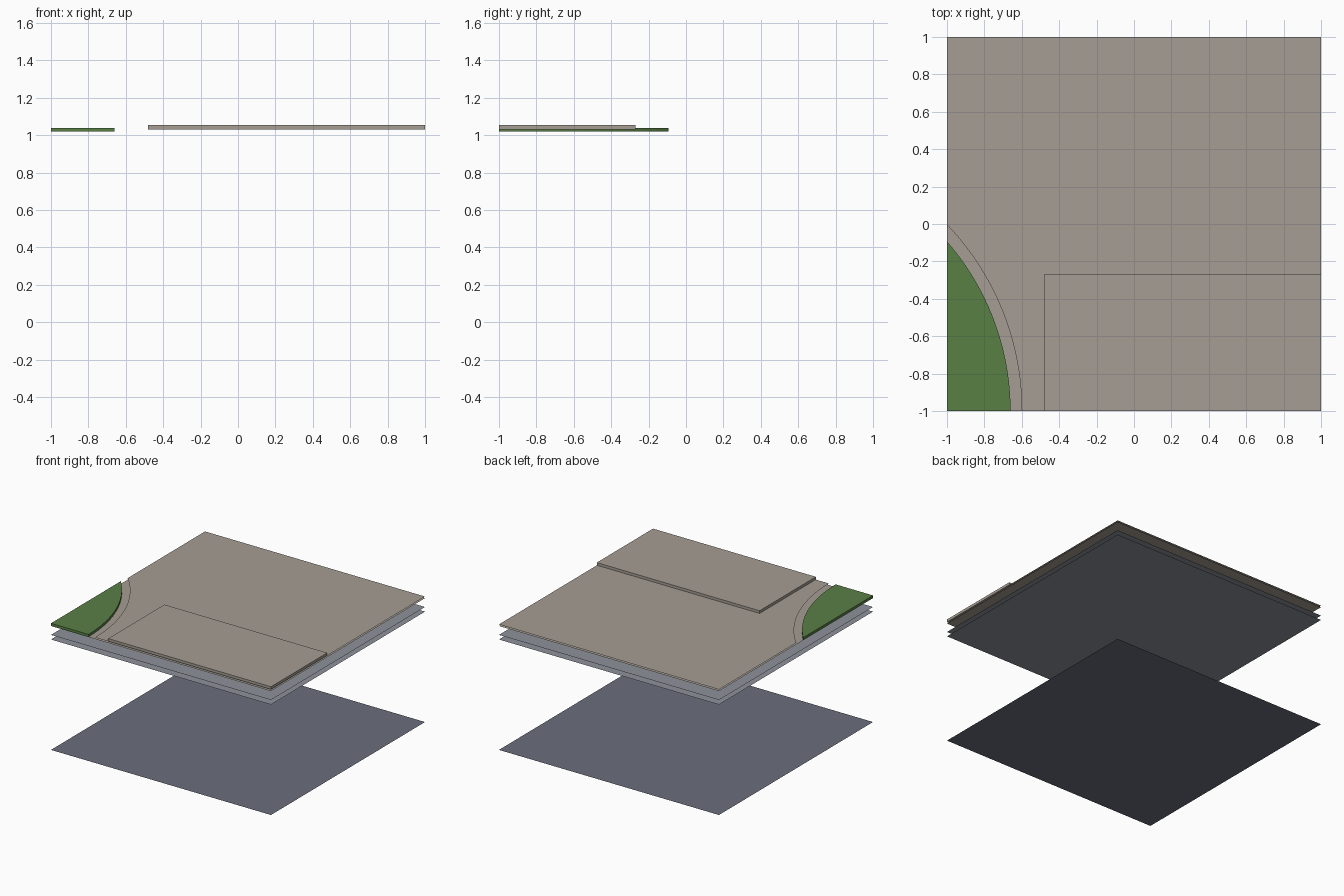
import bpy, math

if "Cube" in bpy.data.objects:
    bpy.data.objects.remove(bpy.data.objects["Cube"])


def material(name, rgb):
    m = bpy.data.materials.new(name)
    m.diffuse_color = (*rgb, 1)
    m.use_nodes = True
    m.node_tree.nodes["Principled BSDF"].inputs["Base Color"].default_value = m.diffuse_color
    return m


TAN = material("warm paving", (0.38, 0.34, 0.295))
GREEN = material("grass green", (0.10, 0.215, 0.06))
GREY = material("cool grey", (0.27, 0.285, 0.325))
SLATE = material("slate blue", (0.145, 0.155, 0.205))


def sheet(name, outline, z, mat, height=0.0):
    """Flat sheet from an outline, or a slab when a height is given."""
    n = len(outline)
    verts = [(x, y, z) for x, y in outline]
    faces = [tuple(range(n))]
    if height:
        verts += [(x, y, z + height) for x, y in outline]
        faces = [tuple(reversed(range(n))), tuple(range(n, 2 * n))]
        faces += [(i, (i + 1) % n, n + (i + 1) % n, n + i) for i in range(n)]
    me = bpy.data.meshes.new(name)
    me.from_pydata(verts, [], faces)
    me.materials.append(mat)
    ob = bpy.data.objects.new(name, me)
    bpy.context.collection.objects.link(ob)
    return ob


def arc(radius, cx=-2.04, steps=24):
    """Arc from the front edge (y=-1) round to the left edge (x=-1)."""
    end = math.acos((-1 - cx) / radius)
    return [(cx + radius * math.cos(end * i / steps),
             -1 + radius * math.sin(end * i / steps)) for i in range(steps + 1)]


SQUARE = [(-1, -1), (1, -1), (1, 1), (-1, 1)]

# Stacked floor sheets
sheet("bottom_floor", SQUARE, 0.0, SLATE)
sheet("lower_ceiling", SQUARE, 0.907, GREY)
sheet("upper_ceiling", SQUARE, 0.945, GREY)
sheet("ground_base", SQUARE, 1.018, TAN)

# Paving with a rounded corner cut away
sheet("paving", [(1, -1), (1, 1), (-1, 1)] + arc(1.44)[::-1], 1.031, TAN)

# Rounded lawn in the cut corner
sheet("lawn", [(-1, -1)] + arc(1.38), 1.019, GREEN, 0.021)

# Raised terrace
sheet("terrace", [(-0.48, -1), (1, -1), (1, -0.27), (-0.48, -0.27)],
      1.032, TAN, 0.022)
